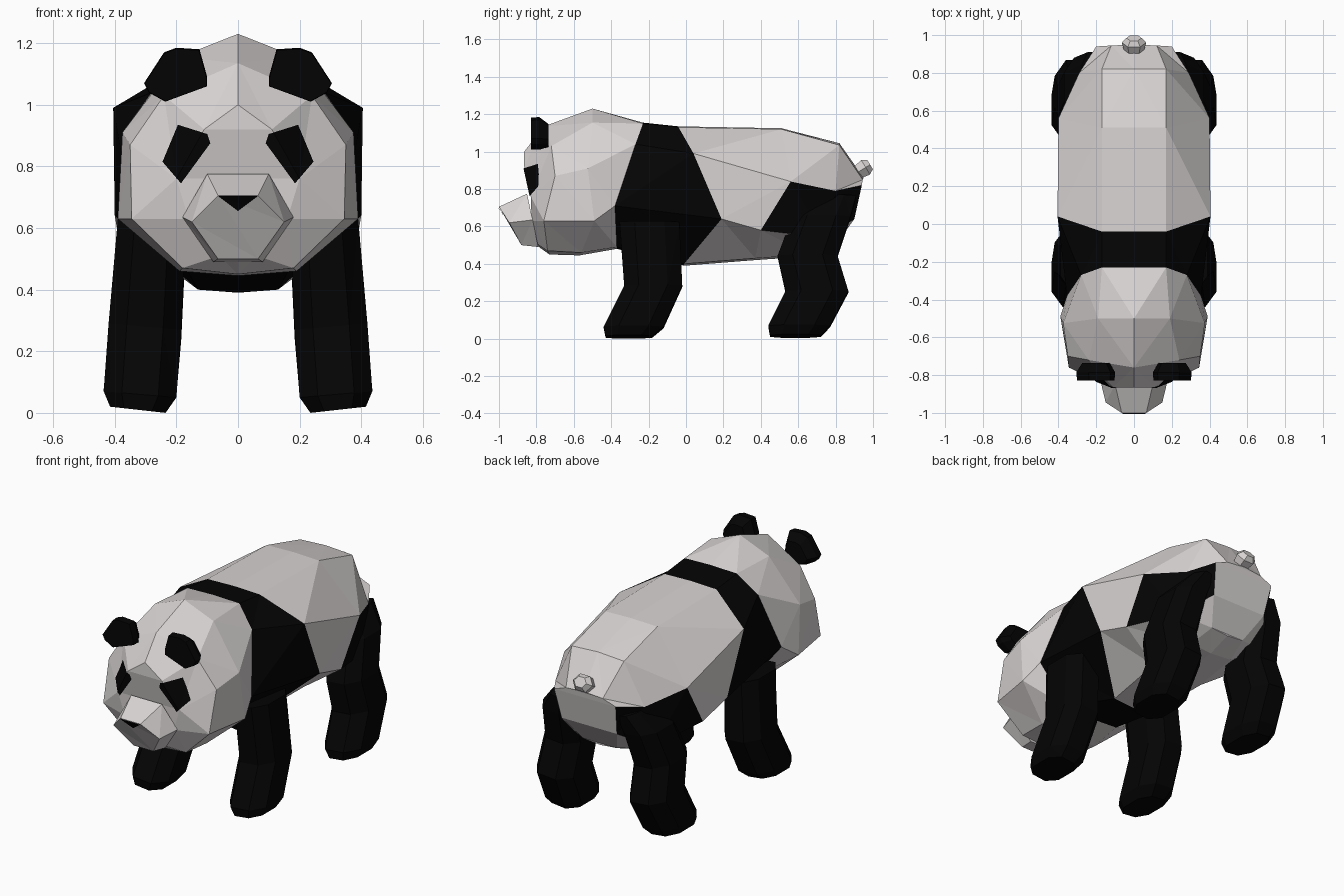
import bpy, bmesh, math
from mathutils import Vector

if "Cube" in bpy.data.objects:
    bpy.data.objects.remove(bpy.data.objects["Cube"])


def material(name, rgb):
    m = bpy.data.materials.new(name)
    m.diffuse_color = (*rgb, 1)
    m.use_nodes = True
    m.node_tree.nodes["Principled BSDF"].inputs["Base Color"].default_value = m.diffuse_color
    return m


WHITE = material("warm white fur", (0.70, 0.66, 0.66))
BLACK = material("black fur", (0.0012, 0.0012, 0.0012))


def finish(name, bm, mats):
    me = bpy.data.meshes.new(name)
    bm.to_mesh(me)
    bm.free()
    for m in mats:
        me.materials.append(m)
    ob = bpy.data.objects.new(name, me)
    bpy.context.collection.objects.link(ob)
    return ob


def loft(name, rings, mats, rule=None):
    """Skin closed rings; rule(ring, segment) gives the material index."""
    bm = bmesh.new()
    vs = [[bm.verts.new(p) for p in r] for r in rings]
    n = len(rings[0])
    for i in range(len(vs) - 1):
        for j in range(n):
            k = (j + 1) % n
            f = bm.faces.new((vs[i][j], vs[i][k], vs[i + 1][k], vs[i + 1][j]))
            f.material_index = rule(i, j) if rule else 0
    # End caps as a ladder of faces, alike on both sides
    for r in (vs[0], vs[-1]):
        bm.faces.new((r[0], r[1], r[-1]))
        for j in range(1, n // 2 - 1):
            bm.faces.new((r[j], r[j + 1], r[n - j - 1], r[n - j]))
        bm.faces.new((r[n // 2 - 1], r[n // 2], r[n // 2 + 1]))
    bmesh.ops.recalc_face_normals(bm, faces=bm.faces)
    bmesh.ops.triangulate(bm, faces=bm.faces, quad_method='SHORT_EDGE')
    return finish(name, bm, mats)


def mirrored(half):
    """Half ring from top centre to bottom centre, completed across x = 0."""
    return half + [(-x, y, z) for x, y, z in reversed(half[1:-1])]


def patch(name, source, outline, mat):
    """Thin marking cut from the front of a part by an outline in x, z."""
    bm = bmesh.new()
    bm.from_mesh(source.data)
    back = [f for f in bm.faces if f.normal.y > -0.1]
    bmesh.ops.delete(bm, geom=back, context='FACES')
    pts = [Vector((x, 0, z)) for x, z in outline]
    mid = sum(pts, Vector()) / len(pts)
    for a, b in zip(pts, pts[1:] + pts[:1]):
        out = Vector((b.z - a.z, 0, a.x - b.x))
        if out.dot(mid - a) > 0:
            out.negate()
        bmesh.ops.bisect_plane(bm, geom=bm.verts[:] + bm.edges[:] + bm.faces[:],
                               plane_co=a, plane_no=out, clear_outer=True)
    bmesh.ops.translate(bm, verts=bm.verts, vec=(0, -0.006, 0))
    for f in bm.faces:
        f.material_index = 0
    return finish(name, bm, [mat])


# Body: black shoulder band, white back and belly, black hips
neck = [(0, -.23, 1.155), (.17, -.23, 1.15), (.28, -.27, 1.04),
        (.355, -.38, .71), (.18, -.37, .49), (0, -.37, .48)]
body = [
    neck,
    [(0, -.04, 1.135), (.17, -.04, 1.13), (.405, .04, .99),
     (.40, .19, .64), (.13, -.01, .40), (0, -.01, .39)],
    [(0, .51, 1.125), (.17, .51, 1.12), (.40, .56, .84),
     (.39, .40, .58), (.17, .37, .43), (0, .37, .42)],
    [(0, .82, 1.045), (.17, .82, 1.035), (.29, .80, .79),
     (.31, .74, .54), (.14, .66, .45), (0, .66, .44)],
    [(0, .95, .86), (.12, .945, .85), (.20, .94, .82),
     (.18, .90, .64), (.11, .80, .50), (0, .80, .49)],
]
loft("body", [mirrored(r) for r in body], [WHITE, BLACK],
     lambda i, j: 1 if i == 0 or (i >= 2 and j in (2, 7)) else 0)

# Head
head_rings = [
    neck,
    [(0, -.50, 1.23), (.19, -.50, 1.155), (.375, -.525, .91),
     (.39, -.49, .63), (.19, -.56, .46), (0, -.57, .445)],
    [(0, -.76, 1.135), (.24, -.72, 1.03), (.35, -.70, .87),
     (.345, -.76, .63), (.18, -.74, .47), (0, -.73, .45)],
    [(0, -.865, 1.0), (.11, -.865, .92), (.20, -.83, .76),
     (.16, -.825, .63), (.06, -.80, .51), (0, -.80, .50)],
]
head = loft("head", [mirrored(r) for r in head_rings], [WHITE])

# Muzzle: hexagonal, front face leaning back towards the chin
muzzle = loft("muzzle", [
    [(.10, -.85, .775), (.18, -.82, .635), (.08, -.79, .49),
     (-.08, -.79, .49), (-.18, -.82, .635), (-.10, -.85, .775)],
    [(.065, -1.0, .705), (.15, -.945, .62), (.065, -.88, .50),
     (-.065, -.88, .50), (-.15, -.945, .62), (-.065, -1.0, .705)],
], [WHITE])
patch("nose", muzzle, [(-.065, .704), (.065, .704), (0, .655)], BLACK)

# Tail stub
axis = Vector((0, .82, .5)).normalized()
side, up = Vector((1, 0, 0)), Vector((0, -axis.z, axis.y))


def tail_ring(dist, r):
    c = Vector((0, .935, .9)) + axis * dist
    return [c + r * (math.cos(a) * side + .8 * math.sin(a) * up)
            for a in (k * math.pi / 3 for k in range(6))]


loft("tail", [tail_ring(-.05, .045), tail_ring(.03, .065), tail_ring(.058, .04)], [WHITE])


def leg_ring(s, cx, cy, z, rx, ry):
    """Chamfered rectangle, eight sides, tilted slightly outward."""
    shape = [(1, .5), (.5, 1), (-.5, 1), (-1, .5), (-1, -.5), (-.5, -1), (.5, -1), (1, -.5)]
    return [(s * (cx + rx * u), cy + ry * v, z + .01 * u) for u, v in shape]


# Leg sections from sole to top: centre x, centre y, height, half width, half depth
LEGS = {
    "front_leg": [(.325, -.305, .01, .09, .125), (.318, -.28, .06, .118, .16),
                  (.302, -.175, .28, .118, .155), (.28, -.195, .62, .11, .16)],
    "rear_leg": [(.325, .585, .014, .09, .135), (.318, .605, .065, .118, .165),
                 (.302, .70, .25, .118, .168), (.29, .65, .44, .115, .16),
                 (.265, .725, .65, .105, .155), (.215, .78, .76, .06, .13)],
}
EYE = [(.195, .935), (.10, .905), (.09, .875), (.185, .745), (.245, .815)]
EAR = [(.24, 1.17), (.20, 1.185), (.125, 1.18), (.10, 1.09),
       (.10, 1.06), (.236, 1.01), (.29, 1.04), (.305, 1.07)]

# Paired parts
for s, tag in ((1, "left"), (-1, "right")):
    for name, secs in LEGS.items():
        loft(f"{tag}_{name}", [leg_ring(s, *q) for q in secs], [BLACK])
    patch(f"{tag}_eye", head, [(s * x, z) for x, z in EYE], BLACK)

    def ear_ring(y, k):
        return [(s * (.2 + k * (x - .2)), y, 1.06 + k * (z - 1.06)) for x, z in EAR]
    loft(f"{tag}_ear", [ear_ring(-.828, .97), ear_ring(-.785, 1), ear_ring(-.735, .7)], [BLACK])
